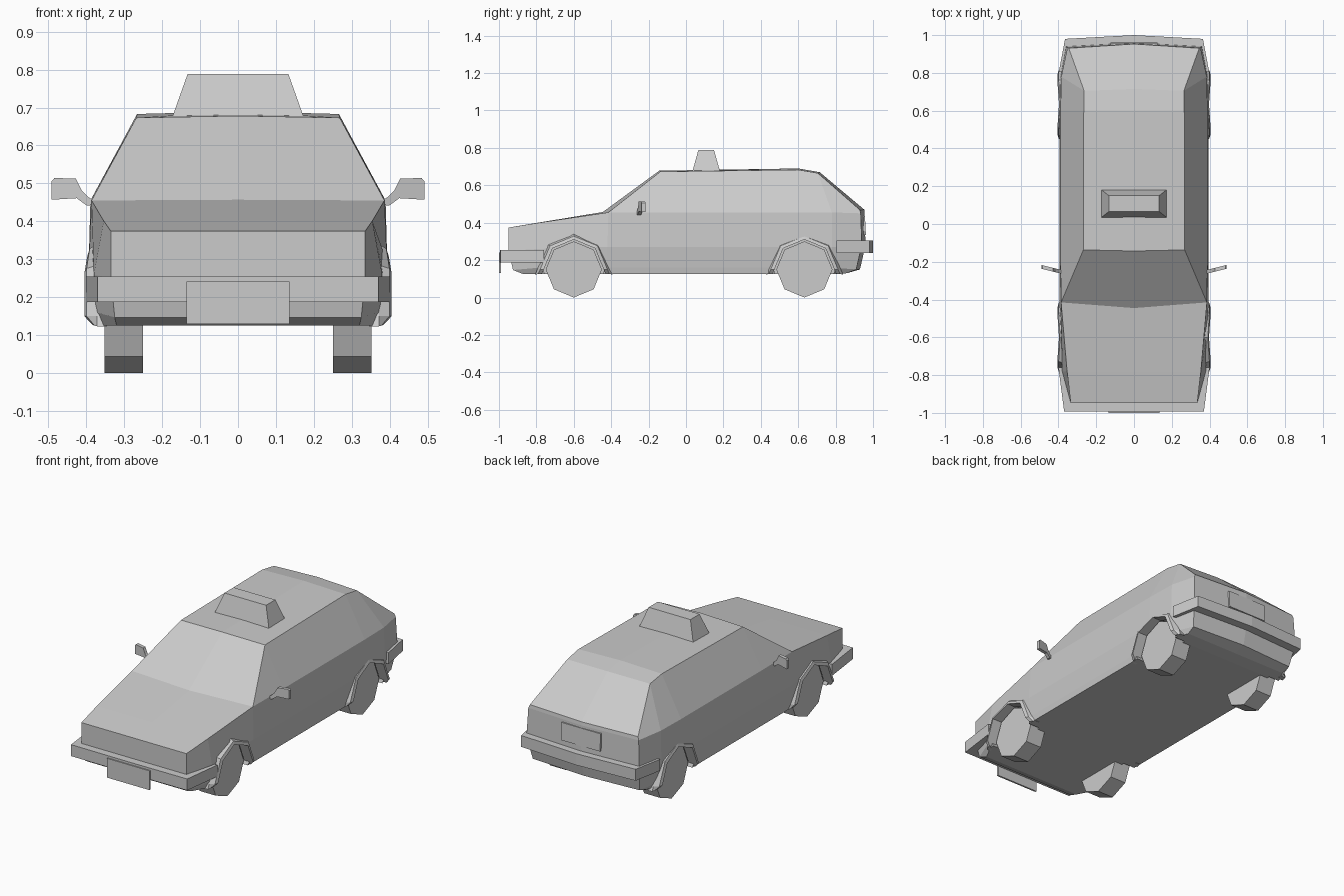
import bpy, bmesh
from math import sin, cos, pi

if "Cube" in bpy.data.objects:
    bpy.data.objects.remove(bpy.data.objects["Cube"])


def finish(name, bm, mirror=False):
    bmesh.ops.remove_doubles(bm, verts=bm.verts, dist=0.0005)
    bmesh.ops.recalc_face_normals(bm, faces=bm.faces)
    me = bpy.data.meshes.new(name)
    bm.to_mesh(me)
    bm.free()
    ob = bpy.data.objects.new(name, me)
    bpy.context.collection.objects.link(ob)
    if mirror:
        m = ob.modifiers.new("mirror", 'MIRROR')
        m.use_clip = True
        m.merge_threshold = 0.0005
    return ob


def skin(bm, rings, closed):
    rows = [[bm.verts.new(p) for p in r] for r in rings]
    for a, b in zip(rows, rows[1:]):
        n = len(a)
        for i in range(n if closed else n - 1):
            j = (i + 1) % n
            bm.faces.new((a[i], a[j], b[j], b[i]))
    return rows


def loft(name, rings, mirror=False):
    bm = bmesh.new()
    rows = skin(bm, rings, True)
    bm.faces.new(rows[0])
    bm.faces.new(rows[-1])
    return finish(name, bm, mirror)


def rect(x, y0, y1, z):
    return [(-x, y0, z), (x, y0, z), (x, y1, z), (-x, y1, z)]


def plan(half, z):
    return [(x, y, z) for x, y in half] + [(-x, y, z) for x, y in reversed(half) if x]


def octagon(x, yc, r):
    return [(x, yc + r * cos(i * pi / 4), 0.15 + r * sin(i * pi / 4)) for i in range(8)]


# Body: half stations of sill, lower side, flank, belt, roof edge; plus roof centre
stations = [
    ([(.32, -.87, .125), (.325, -.925, .147), (.335, -.948, .25), (.335, -.948, .374), (.335, -.948, .374)], (-.948, .374)),
    ([(.368, -.78, .125), (.374, -.78, .16), (.38, -.78, .26), (.354, -.78, .401), (.354, -.78, .401)], (-.78, .402)),
    ([(.375, -.42, .125), (.381, -.42, .16), (.394, -.42, .27), (.386, -.415, .455), (.386, -.415, .455)], (-.445, .457)),
    ([(.375, -.14, .125), (.381, -.14, .16), (.394, -.14, .27), (.389, -.14, .455), (.268, -.137, .673)], (-.143, .678)),
    ([(.375, .6, .125), (.381, .6, .16), (.394, .6, .27), (.389, .6, .455), (.266, .6, .683)], (.6, .69)),
    ([(.372, .78, .125), (.38, .78, .16), (.39, .78, .27), (.385, .78, .455), (.264, .705, .665)], (.715, .67)),
    ([(.335, .86, .13), (.34, .91, .15), (.36, .94, .28), (.352, .934, .45), (.345, .93, .468)], (.953, .47)),
]
rows = []
for pts, (yc, zc) in stations:
    rows.append([(0, pts[0][1], pts[0][2])] + pts + [(0, yc, zc)])


def end_row(row, bow):
    mids = [(0, y + bow * (k > 1), z) for k, (x, y, z) in enumerate(row[:-2])]
    return mids + [row[-1], row[-1]]


rows = [end_row(rows[0], 0)] + rows + [end_row(rows[-1], .02)]
bm = bmesh.new()
skin(bm, rows, False)
bmesh.ops.remove_doubles(bm, verts=bm.verts, dist=0.0005)
bmesh.ops.dissolve_degenerate(bm, edges=bm.edges, dist=0.0005)
body = finish("car_body", bm, True)

for label, yc in (("front", -.6), ("rear", .633)):
    # Wheel wells cut through the flanks
    for side in (-1, 1):
        cutter = loft(label + "_well_cutter",
                      [octagon(side * .30, yc, .165), octagon(side * .5, yc, .165)])
        cutter.hide_render = True
        cutter.hide_viewport = True
        cut = body.modifiers.new("well", 'BOOLEAN')
        cut.object = cutter
        cut.operation = 'DIFFERENCE'
        cut.solver = 'EXACT'

    # Eight-sided wheels
    loft(label + "_wheels", [octagon(.25, yc, .15), octagon(.352, yc, .15)], True)

    # Flared arches around the wells
    arch = []
    path = [(-1.06, -.14)] + [(-cos(i * pi / 4), sin(i * pi / 4)) for i in range(5)] + [(1.06, -.14)]
    for c, s in path:
        z = .15 + .16 * s
        lip = .384 if s < 0 else (.405 if s < .9 else .397)
        zo = .15 + .19 * s
        arch.append([(.345, yc + .16 * c, z), (lip, yc + .16 * c, z),
                     (lip - .006, yc + .18 * c, .15 + .178 * s),
                     (.372, yc + .195 * c, zo), (.345, yc + .195 * c, zo)])
    loft(label + "_arches", arch, True)

# Bumpers wrapping the corners
front = [(0, -.994), (.37, -.992), (.4, -.76), (.345, -.76), (.32, -.92), (0, -.92)]
loft("front_bumper", [plan(front, .188), plan(front, .254)])
rear = [(0, 1.0), (.365, .98), (.398, .805), (.34, .805), (.32, .9), (0, .9)]
loft("rear_bumper", [plan(rear, .238), plan(rear, .304)])

# Plates
loft("front_plate", [rect(.136, -1.0, -.99, .13), rect(.136, -1.0, -.99, .241)])
loft("rear_plate", [rect(.125, .94, .962, .335), rect(.125, .94, .957, .435)])

# Roof sign
loft("roof_sign", [rect(.175, .033, .183, .67), rect(.133, .066, .15, .788)])

# Door mirrors
shape = [(.375, .452), (.393, .463), (.412, .482), (.428, .513), (.484, .514),
         (.491, .506), (.491, .457), (.425, .461), (.398, .441), (.375, .445)]
loft("door_mirrors", [[(x, -.262 + d + (x - .39) * .25, z) for x, z in shape]
                      for d in (0, .02)], True)
